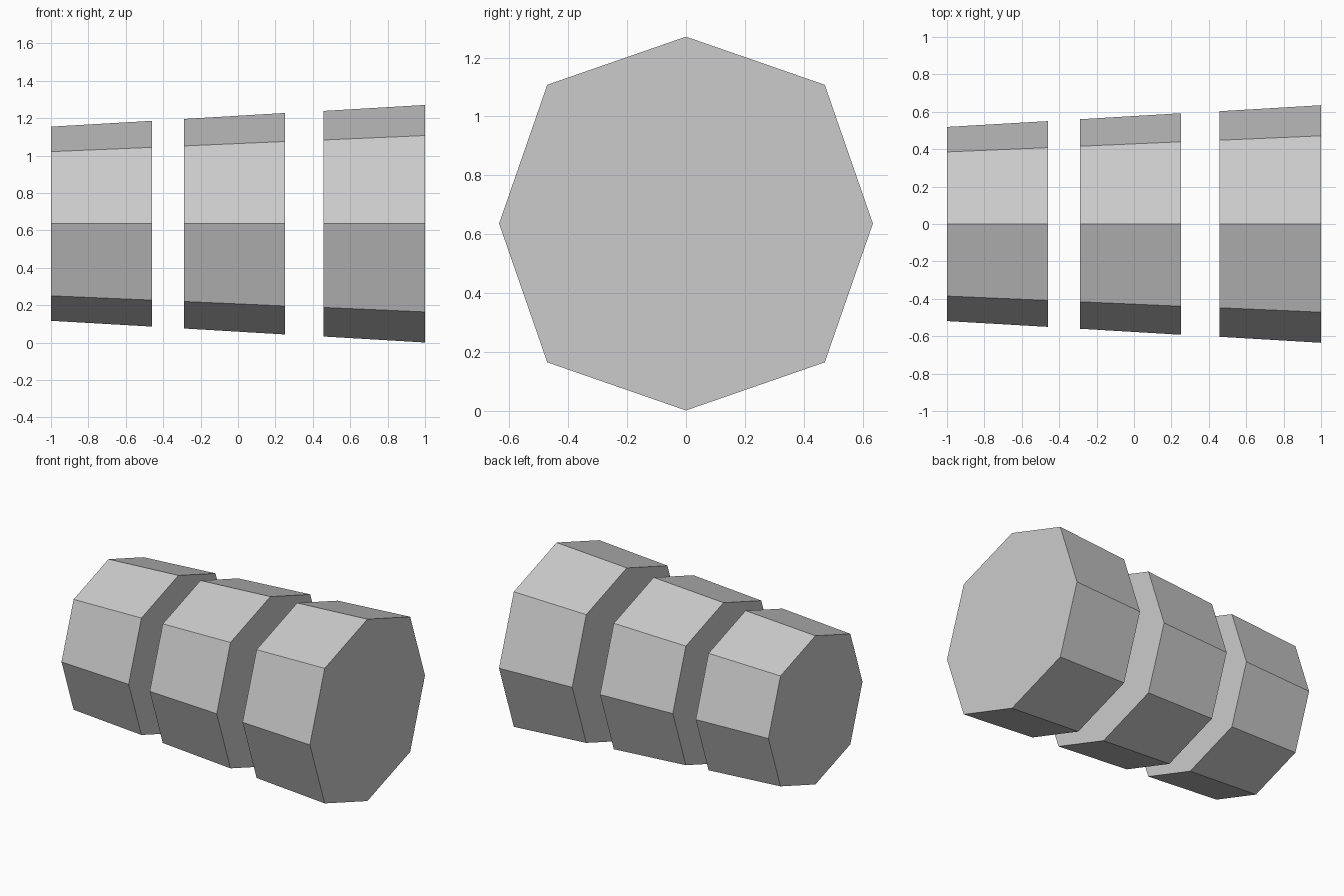
import bpy
import bmesh
import math

if "Cube" in bpy.data.objects:
    bpy.data.objects.remove(bpy.data.objects["Cube"], do_unlink=True)

GREY = (0.6, 0.6, 0.6)
AXIS_Z = 0.636     # height of the shared axis
DIAGONAL = 1.05    # diagonal corners sit slightly further out than axial ones

grey = bpy.data.materials.new("grey")
grey.use_nodes = True
grey.diffuse_color = (*GREY, 1)
grey.node_tree.nodes["Principled BSDF"].inputs["Base Color"].default_value = (*GREY, 1)


def octagon(bm, x, radius):
    """Ring of eight corners around the x axis."""
    ring = []
    for i in range(8):
        r = radius * (DIAGONAL if i % 2 else 1)
        a = i * math.pi / 4
        ring.append(bm.verts.new((x, r * math.cos(a), r * math.sin(a))))
    return ring


def drum(name, x0, x1, r0, r1):
    """Closed, tapered eight-sided drum lying along x."""
    bm = bmesh.new()
    a, b = octagon(bm, x0, r0), octagon(bm, x1, r1)
    for i in range(8):
        j = (i + 1) % 8
        bm.faces.new((a[i], a[j], b[j], b[i]))
    bm.faces.new(a)
    bm.faces.new(b)
    bmesh.ops.recalc_face_normals(bm, faces=bm.faces)
    mesh = bpy.data.meshes.new(name)
    bm.to_mesh(mesh)
    bm.free()
    mesh.materials.append(grey)
    obj = bpy.data.objects.new(name, mesh)
    obj.location.z = AXIS_Z
    bpy.context.collection.objects.link(obj)


# Three separate drums on one axis, widening towards +x
drum("small_drum", -1.0, -0.46, 0.519, 0.55)
drum("middle_drum", -0.29, 0.25, 0.56, 0.592)
drum("large_drum", 0.457, 1.0, 0.603, 0.635)
